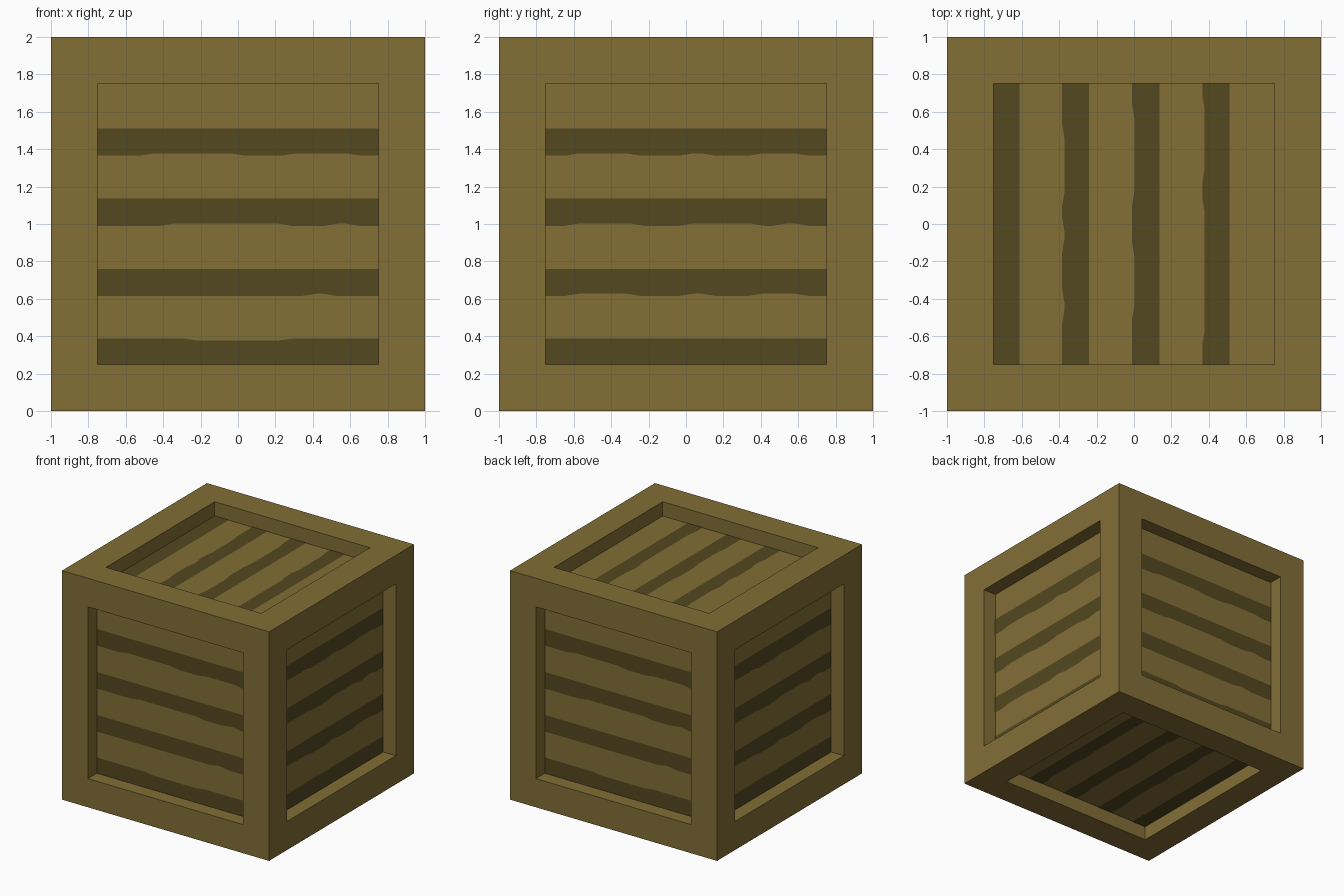
import bpy, bmesh
from mathutils import Matrix, Vector

cube = bpy.data.objects.get("Cube")
if cube:
    bpy.data.objects.remove(cube, do_unlink=True)

HALF, RIM, DEPTH = 1.0, 0.25, 0.125
INNER = HALF - RIM


def material(name, rgb):
    m = bpy.data.materials.new(name)
    m.use_nodes = True
    m.diffuse_color = (*rgb, 1)
    m.node_tree.nodes["Principled BSDF"].inputs["Base Color"].default_value = (*rgb, 1)
    return m


wood = material("wood", (0.223, 0.156, 0.037))
dark_gap = material("dark gap", (0.087, 0.065, 0.015))


def finish(name, bm, mat):
    mesh = bpy.data.meshes.new(name)
    bm.to_mesh(mesh)
    bm.free()
    mesh.materials.append(mat)
    obj = bpy.data.objects.new(name, mesh)
    bpy.context.collection.objects.link(obj)
    return obj


# Crate body: a cube with every face inset and sunk
bm = bmesh.new()
bmesh.ops.create_cube(bm, size=2 * HALF, matrix=Matrix.Translation((0, 0, HALF)))
panels = bm.faces[:]
bmesh.ops.inset_individual(bm, faces=panels, thickness=RIM, use_even_offset=True)
for face in panels:
    inward = face.normal * -DEPTH
    floor = bmesh.ops.extrude_face_region(bm, geom=[face])["geom"]
    bmesh.ops.translate(bm, vec=inward, verts=[v for v in floor if isinstance(v, bmesh.types.BMVert)])
    if face.is_valid:
        bm.faces.remove(face)
bmesh.ops.recalc_face_normals(bm, faces=bm.faces[:])
finish("crate_body", bm, wood)


def edge_points(v, bumps, rise):
    """Straight edge at height v with shallow raised stretches."""
    pts = [(-INNER, v)]
    for a, b in bumps:
        pts += [(a - 0.04, v), (a + 0.04, v + rise), (b - 0.04, v + rise), (b + 0.04, v)]
    return pts + [(INNER, v)]


def gaps(name, u, v, waves, low_dips=()):
    """Four dark gaps between the slats of one sunken panel."""
    u, v = Vector(u), Vector(v)
    origin = Vector((0, 0, HALF)) + u.cross(v) * (HALF - DEPTH + 0.002)
    bm = bmesh.new()

    def polygon(points):
        bm.faces.new([bm.verts.new(origin + u * a + v * b) for a, b in points])

    # Gap along the panel edge, worn on its upper side
    top = edge_points(-0.612, low_dips, -0.012)
    polygon([(-INNER, -INNER), (INNER, -INNER)] + top[::-1])
    # Remaining gaps, worn on their lower side
    for i, bumps in enumerate(waves):
        low = -0.385 + 0.375 * i
        high = -0.24 + 0.375 * i
        polygon(edge_points(low, bumps, 0.013) + [(INNER, high), (-INNER, high)])
    finish(name, bm, dark_gap)


# Wear patterns, from the lowest gap to the highest
broad = [[(0.38, 0.49)], [(-0.38, 0.25), (0.5, 0.61)], [(-0.49, 0.0), (0.27, 0.62)]]
triple = [(-0.61, -0.28), (0.0, 0.12), (0.37, 0.62)]
short = [triple, [(-0.61, -0.26), (0.0, 0.38), (0.5, 0.62)], triple]
lid = [[(-0.5, -0.13), (0.0, 0.12), (0.38, 0.5)],
       [(-0.6, -0.14), (0.14, 0.47)],
       [(-0.65, -0.26), (-0.1, 0.61)]]

Z = (0, 0, 1)
gaps("front_gaps", (1, 0, 0), Z, broad, [(-0.25, 0.25)])
gaps("back_gaps", (-1, 0, 0), Z, broad, [(-0.25, 0.25)])
gaps("left_gaps", (0, 1, 0), Z, short)
gaps("right_gaps", (0, -1, 0), Z, short)
gaps("top_gaps", (0, -1, 0), (1, 0, 0), lid)
gaps("bottom_gaps", (0, 1, 0), (1, 0, 0), lid)
